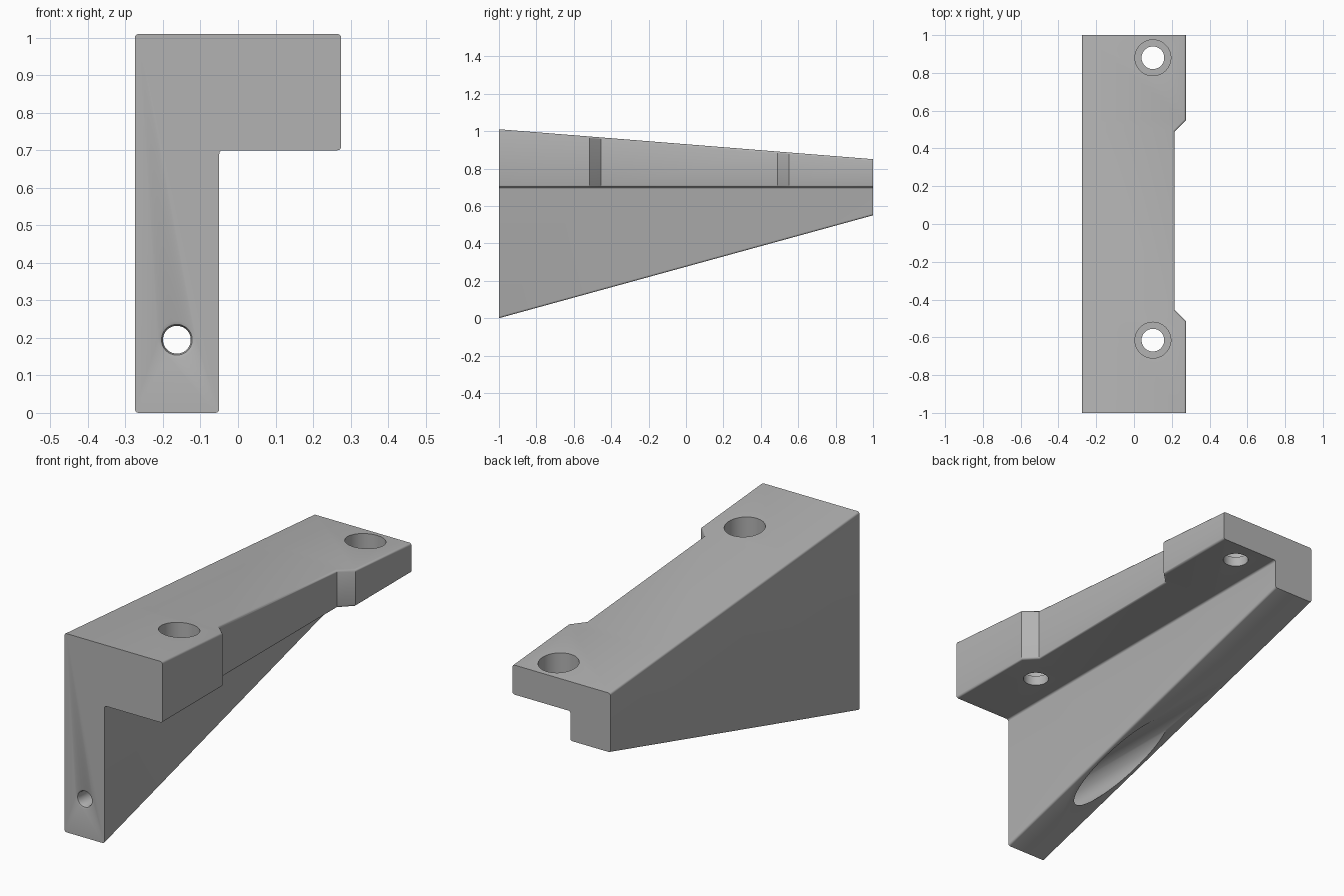
import bpy, bmesh, math
from mathutils import Matrix, Vector

if "Cube" in bpy.data.objects:
    bpy.data.objects.remove(bpy.data.objects["Cube"], do_unlink=True)

grey = bpy.data.materials.new("plain grey")
grey.use_nodes = True
colour = (0.45, 0.45, 0.45, 1)
grey.diffuse_color = colour
grey.node_tree.nodes["Principled BSDF"].inputs["Base Color"].default_value = colour

LEFT, WEB, LEDGE, NOTCH, EDGE = -0.275, -0.05, 0.7, 0.215, 0.275


def make_object(name, bm):
    bmesh.ops.recalc_face_normals(bm, faces=bm.faces)
    mesh = bpy.data.meshes.new(name)
    bm.to_mesh(mesh)
    bm.free()
    mesh.materials.append(grey)
    obj = bpy.data.objects.new(name, mesh)
    bpy.context.collection.objects.link(obj)
    return obj


def section(y, edge):
    """L-shaped cross-section of the tapering bracket at depth y."""
    t = (y + 1) / 2
    top, bottom = 1.01 - 0.16 * t, 0.55 * t
    return [(LEFT, y, bottom), (WEB, y, bottom), (WEB, y, LEDGE),
            (edge, y, LEDGE), (edge, y, top), (LEFT, y, top)]


def lathe_cutter(name, profile, matrix, sides=64):
    """Solid of revolution about local z from (radius, height) pairs."""
    bm = bmesh.new()
    rings = []
    for r, h in profile:
        angles = [math.tau * i / sides for i in range(sides)]
        rings.append([bm.verts.new(matrix @ Vector((r * math.cos(a), r * math.sin(a), h)))
                      for a in angles])
    for a, b in zip(rings, rings[1:]):
        for i in range(sides):
            j = (i + 1) % sides
            bm.faces.new((a[i], a[j], b[j], b[i]))
    bm.faces.new(rings[0])
    bm.faces.new(rings[-1])
    cutter = make_object(name, bm)
    cutter.hide_render = True
    return cutter


# Bracket body: L sections lofted front to back, with the notched flange edge
bm = bmesh.new()
stations = [(-1, EDGE), (-0.515, EDGE), (-0.455, NOTCH),
            (0.49, NOTCH), (0.55, EDGE), (1, EDGE)]
loops = [[bm.verts.new(p) for p in section(y, e)] for y, e in stations]
for a, b in zip(loops, loops[1:]):
    for i in range(6):
        j = (i + 1) % 6
        bm.faces.new((a[i], a[j], b[j], b[i]))
bm.faces.new(loops[0])
bm.faces.new(loops[-1])
bmesh.ops.recalc_face_normals(bm, faces=bm.faces)

# Small rounding along the lengthwise edges
long_edges = [e for e in bm.edges if abs(e.verts[0].co.y - e.verts[1].co.y) > 0.01]
bmesh.ops.bevel(bm, geom=long_edges, offset=0.01, segments=3, profile=0.5, affect='EDGES')
bracket = make_object("bracket", bm)

# Counterbored screw holes through the flange
cutters = []
bore = [(0.06, 0.5), (0.06, 0.75), (0.095, 0.75), (0.095, 1.2)]
for name, y in (("front_screw_hole", -0.615), ("back_screw_hole", 0.88)):
    cutters.append(lathe_cutter(name, bore, Matrix.Translation((0.1, y, 0))))

# Lengthwise hole with a softened front rim and a wide bore from the sloped underside
along_y = Matrix.Translation((-0.163, 0, 0.195)) @ Matrix.Rotation(-math.pi / 2, 4, 'X')
rim = [(0.05, -1.02), (0.05, -1), (0.041, -0.997), (0.037, -0.988),
       (0.037, -0.9), (0.092, -0.9), (0.092, 0.2)]
cutters.append(lathe_cutter("lengthwise_hole", rim, along_y))

# Cut the holes and remove the cutters
bpy.context.view_layer.objects.active = bracket
bracket.select_set(True)
for cutter in cutters:
    mod = bracket.modifiers.new("cut", 'BOOLEAN')
    mod.operation, mod.solver, mod.object = 'DIFFERENCE', 'EXACT', cutter
    bpy.ops.object.modifier_apply(modifier=mod.name)
    bpy.data.objects.remove(cutter, do_unlink=True)

bpy.ops.object.shade_smooth_by_angle(angle=math.radians(35))
